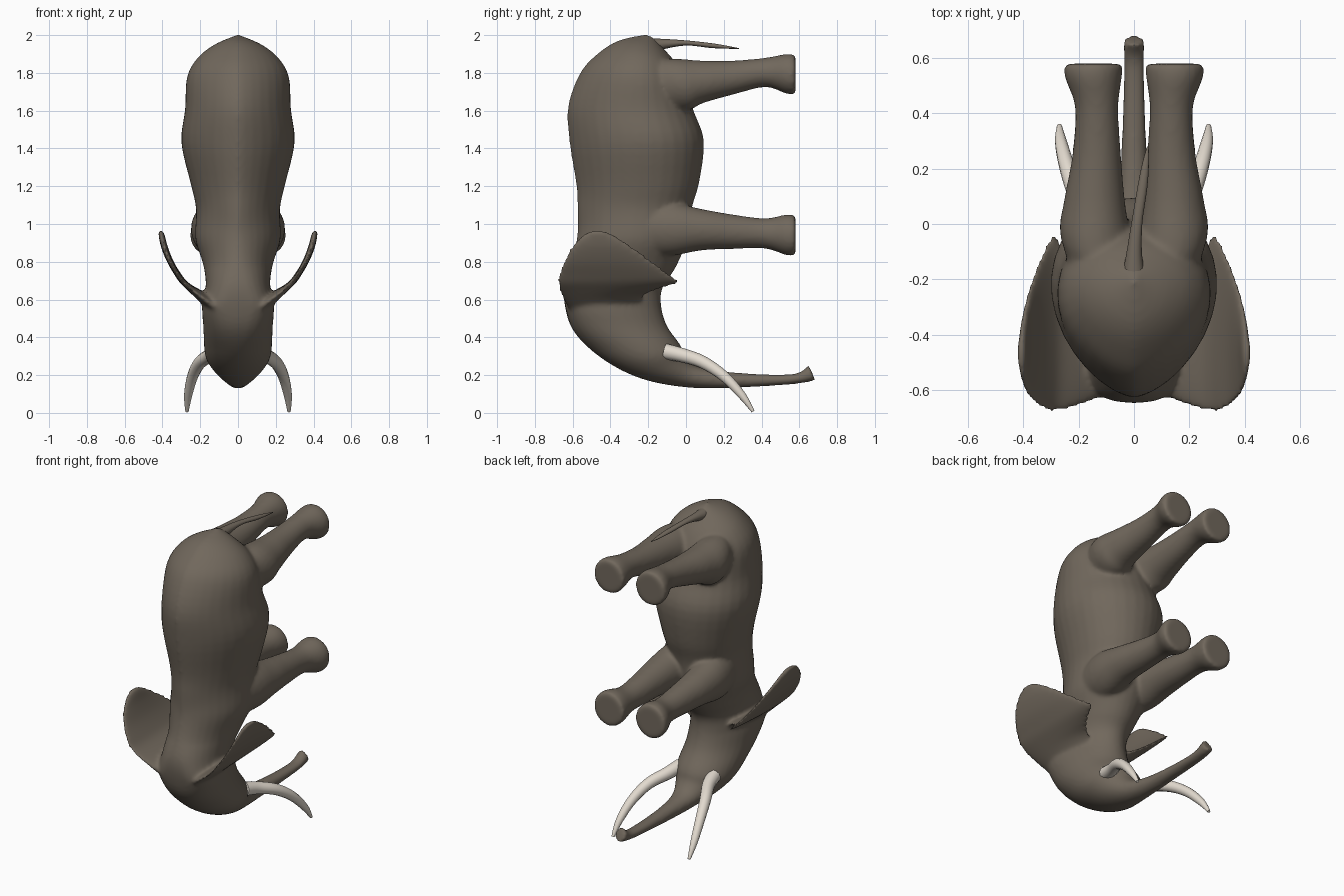
import bpy, bmesh, math

cube = bpy.data.objects.get("Cube")
if cube:
    bpy.data.objects.remove(cube)


def material(name, rgb):
    m = bpy.data.materials.new(name)
    m.use_nodes = True
    m.diffuse_color = (*rgb, 1)
    bsdf = m.node_tree.nodes["Principled BSDF"]
    bsdf.inputs["Base Color"].default_value = (*rgb, 1)
    bsdf.inputs["Roughness"].default_value = 0.8
    return m


HIDE = material("hide brown", (0.165, 0.138, 0.108))
IVORY = material("ivory", (0.76, 0.70, 0.62))


def spline(rows, steps=4):
    """Catmull-Rom interpolation of rows of numbers."""
    out = []
    for i in range(len(rows) - 1):
        a, b = rows[max(i - 1, 0)], rows[i]
        c, d = rows[i + 1], rows[min(i + 2, len(rows) - 1)]
        for s in range(steps):
            t = s / steps
            out.append([q + 0.5 * t * (r - p + t * (2 * p - 5 * q + 4 * r - e + t * (3 * (q - r) + e - p)))
                        for p, q, r, e in zip(a, b, c, d)])
    return out + [list(rows[-1])]


def loft(bm, rows, side=1, ridge=lambda z: 0, n=32):
    """Skin oval rings: row = (y, z) of one edge, (y, z) of the other, centre x, half width.
    A positive ridge sharpens the first edge, a negative one flattens it."""
    rings = []
    for ya, za, yb, zb, xc, w in spline(rows):
        angles = [2 * math.pi * i / n for i in range(n)]
        spread = [math.sin(a) * max(math.sin(a / 2), 0.001) ** ridge(za) for a in angles]
        ring = []
        for a, s in zip(angles, spread):
            t = (1 - math.cos(a)) / 2
            x = xc + w * s / max(spread)
            ring.append(bm.verts.new((side * x, ya + (yb - ya) * t, za + (zb - za) * t)))
        rings.append(ring)
    for r, s in zip(rings, rings[1:]):
        for i in range(n):
            j = (i + 1) % n
            bm.faces.new((r[i], r[j], s[j], s[i]))
    bm.faces.new(rings[0])
    bm.faces.new(rings[-1])


def finish(name, bm, mat):
    bmesh.ops.recalc_face_normals(bm, faces=bm.faces)
    me = bpy.data.meshes.new(name)
    bm.to_mesh(me)
    bm.free()
    me.materials.append(mat)
    ob = bpy.data.objects.new(name, me)
    bpy.context.collection.objects.link(ob)
    for p in me.polygons:
        p.use_smooth = True
    return ob


def back_ridge(z):
    """Ridged spine, flat forehead, ridged trunk."""
    if z > 0.75:
        return 0.3 * min(1, (z - 0.75) / 0.25)
    return -0.45 * max(0, 1 - abs(z - 0.56) / 0.22)


# Torso, head and trunk in one sweep from rump to trunk tip
torso = [
    (-.21, 2.005, -.17, 1.985, 0, .01), (-.36, 1.97, -.12, 1.93, 0, .125),
    (-.47, 1.90, -.06, 1.86, 0, .215), (-.56, 1.80, -.01, 1.76, 0, .27),
    (-.625, 1.62, .04, 1.60, 0, .28), (-.615, 1.42, .095, 1.44, 0, .30),
    (-.58, 1.20, .07, 1.22, 0, .25), (-.575, 1.08, .03, 1.08, 0, .222),
    (-.575, .95, .0, .90, 0, .225), (-.60, .82, -.06, .76, 0, .185),
    (-.645, .68, -.125, .66, 0, .17), (-.64, .56, -.13, .56, 0, .19),
    (-.60, .44, -.10, .46, 0, .183), (-.50, .33, -.04, .375, 0, .18),
    (-.36, .235, -.02, .34, 0, .168), (-.20, .17, .0, .29, 0, .125),
    (.0, .135, .06, .245, 0, .075), (.20, .13, .20, .22, 0, .05),
    (.40, .14, .40, .205, 0, .042), (.55, .15, .55, .205, 0, .038),
    (.63, .16, .61, .22, 0, .038), (.685, .17, .65, .255, 0, .038)]
rear_leg = [
    (-.30, 1.84, -.24, 1.58, .09, .09), (-.10, 1.875, .0, 1.60, .14, .125),
    (.08, 1.865, .09, 1.64, .143, .11), (.25, 1.865, .25, 1.685, .135, .088),
    (.42, 1.88, .42, 1.725, .135, .078), (.53, 1.90, .53, 1.69, .147, .103),
    (.58, 1.895, .58, 1.685, .147, .105)]
front_leg = [
    (-.42, 1.10, -.36, .84, .07, .10), (-.12, 1.12, -.10, .83, .125, .118),
    (.08, 1.08, .08, .86, .138, .105), (.25, 1.05, .25, .868, .135, .088),
    (.42, 1.03, .42, .87, .135, .078), (.53, 1.05, .53, .835, .147, .103),
    (.58, 1.045, .58, .835, .147, .105)]
# Thin ear flaring from the side of the head, pointed toward the belly
ear = [
    (-.61, .53, -.25, .56, .09, .07), (-.645, .585, -.22, .62, .16, .055),
    (-.67, .64, -.14, .655, .23, .035), (-.683, .685, -.035, .69, .283, .023),
    (-.68, .73, -.07, .725, .315, .019), (-.655, .80, -.17, .80, .358, .018),
    (-.61, .88, -.28, .88, .39, .018), (-.545, .945, -.385, .945, .405, .016),
    (-.49, .967, -.45, .967, .41, .012)]

bm = bmesh.new()
loft(bm, torso, ridge=back_ridge)
for side in (1, -1):
    for part in (rear_leg, front_leg, ear):
        loft(bm, part, side)
body = finish("body_with_legs_ears_and_trunk", bm, HIDE)
fuse = body.modifiers.new("fuse", "REMESH")
fuse.mode = "VOXEL"
fuse.voxel_size = 0.011
fuse.use_smooth_shade = True
soften = body.modifiers.new("soften", "SMOOTH")
soften.factor = 0.5
soften.iterations = 10

# Tail, drifting slightly to one side
bm = bmesh.new()
loft(bm, [(-.24, 1.985, -.20, 1.90, 0, .05), (-.12, 1.98, -.12, 1.925, 0, .03),
          (.0, 1.972, .0, 1.945, .01, .02), (.13, 1.958, .13, 1.932, .03, .018),
          (.22, 1.943, .22, 1.928, .042, .012), (.28, 1.931, .28, 1.927, .05, .003)], n=12)
finish("tail", bm, HIDE)

# Curved tusks: path points with radius
tusk_path = [(.12, -.11, .325, .042), (.145, -.02, .305, .038), (.2, .09, .268, .034),
             (.24, .20, .195, .029), (.264, .295, .095, .022), (.27, .355, .008, .009)]
for side, label in ((1, "left"), (-1, "right")):
    curve = bpy.data.curves.new(label + "_tusk", "CURVE")
    curve.dimensions = "3D"
    curve.bevel_depth = 1
    curve.bevel_resolution = 4
    curve.use_fill_caps = True
    path = spline(tusk_path)
    line = curve.splines.new("POLY")
    line.points.add(len(path) - 1)
    for p, (x, y, z, r) in zip(line.points, path):
        p.co = (side * x, y, z, 1)
        p.radius = r
    line.use_smooth = True
    curve.materials.append(IVORY)
    tusk = bpy.data.objects.new(label + "_tusk", curve)
    bpy.context.collection.objects.link(tusk)
